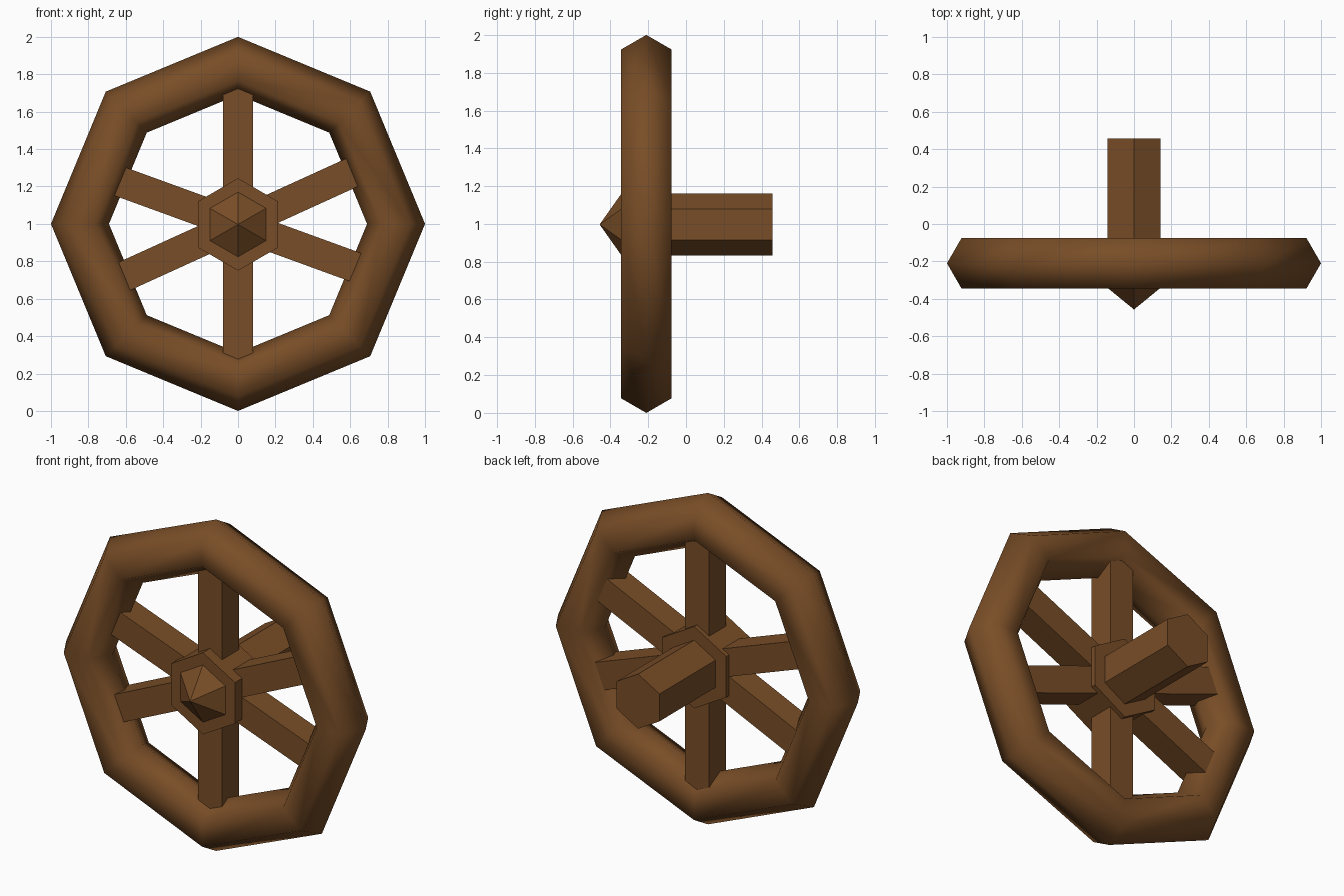
import bpy
import math

if "Cube" in bpy.data.objects:
    bpy.data.objects.remove(bpy.data.objects["Cube"])

AXLE_Z = 0.997   # height of the hub centre
RIM_Y = -0.21    # plane of the wheel

wood = bpy.data.materials.new("brown wood")
wood.diffuse_color = (0.19, 0.075, 0.02, 1)
wood.use_nodes = True
wood.node_tree.nodes["Principled BSDF"].inputs["Base Color"].default_value = wood.diffuse_color


def finish(name):
    ob = bpy.context.object
    ob.name = name
    ob.data.materials.append(wood)
    return ob


def hexagon(name, r_front, r_back, y_front, y_back):
    # Six-sided prism or cone along y, with a corner pointing up
    bpy.ops.mesh.primitive_cone_add(
        vertices=6, radius1=r_back, radius2=r_front, depth=y_back - y_front,
        location=(0, (y_front + y_back) / 2, AXLE_Z),
        rotation=(math.radians(90), 0, 0))
    return finish(name)


# Eight-sided rim with a six-sided section, smooth shaded
bpy.ops.mesh.primitive_torus_add(
    major_segments=8, minor_segments=6, major_radius=0.845, minor_radius=0.155,
    location=(0, RIM_Y, 1.0), rotation=(math.radians(90), 0, 0))
finish("rim")
bpy.ops.object.shade_smooth()

# Three square bars crossing the hub make six spokes
for i, angle in enumerate((90, 24.5, -20)):
    bpy.ops.mesh.primitive_cube_add(
        size=1, location=(0, -0.186, AXLE_Z),
        rotation=(0, math.radians(-angle), 0))
    bar = finish(f"spoke_bar_{i + 1}")
    bar.scale = (1.62, 0.162, 0.162)

# Hub block, pointed front cap and rear axle
hexagon("hub", 0.247, 0.247, -0.335, -0.078)
hexagon("hub_cap", 0, 0.187, -0.457, -0.325)
hexagon("axle", 0.165, 0.165, -0.2, 0.457)
